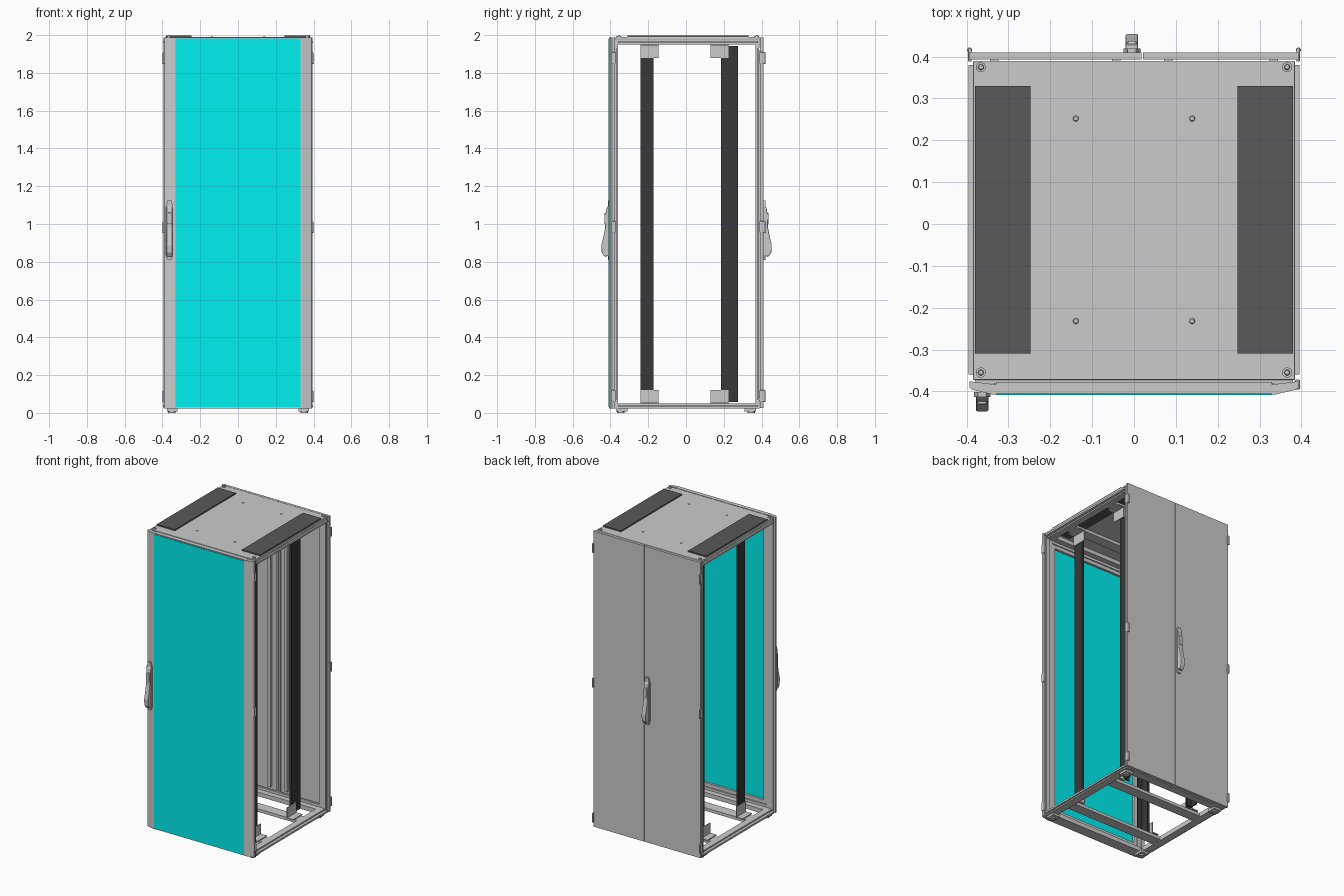
import bpy, bmesh, math

if "Cube" in bpy.data.objects:
    bpy.data.objects.remove(bpy.data.objects["Cube"])


def material(name, c):
    m = bpy.data.materials.new(name)
    m.diffuse_color = (*c, 1)
    m.use_nodes = True
    m.node_tree.nodes["Principled BSDF"].inputs["Base Color"].default_value = m.diffuse_color
    return m


cyan = material("cyan_glass", (0.0, 0.87, 0.87))
dark = material("dark_rail", (0.04, 0.04, 0.04))
brush = material("dark_brush", (0.1, 0.1, 0.1))


def finish(name, bm, mat=None, bevel=0):
    bmesh.ops.recalc_face_normals(bm, faces=bm.faces)
    me = bpy.data.meshes.new(name)
    bm.to_mesh(me)
    bm.free()
    ob = bpy.data.objects.new(name, me)
    bpy.context.collection.objects.link(ob)
    if mat:
        me.materials.append(mat)
    if bevel:
        mod = ob.modifiers.new("bevel", 'BEVEL')
        mod.width, mod.segments = bevel, 2
    return ob


def prism(name, pts, axis, a, b, mat=None, bevel=0):
    """Extrude a closed profile along axis from a to b."""
    place = {'x': lambda p, t: (t, p[0], p[1]),
             'y': lambda p, t: (p[0], t, p[1]),
             'z': lambda p, t: (p[0], p[1], t)}[axis]
    bm = bmesh.new()
    lo = [bm.verts.new(place(p, a)) for p in pts]
    hi = [bm.verts.new(place(p, b)) for p in pts]
    bm.faces.new(lo)
    bm.faces.new(hi)
    for i in range(len(pts)):
        j = (i + 1) % len(pts)
        bm.faces.new((lo[i], lo[j], hi[j], hi[i]))
    return finish(name, bm, mat, bevel)


def box(name, x0, x1, y0, y1, z0, z1, mat=None, bevel=0):
    return prism(name, [(x0, y0), (x1, y0), (x1, y1), (x0, y1)], 'z', z0, z1, mat, bevel)


def disc(name, x, y, z0, z1, r, top=None):
    bm = bmesh.new()
    bmesh.ops.create_cone(bm, cap_ends=True, segments=20, radius1=r,
                          radius2=r if top is None else top, depth=z1 - z0)
    bmesh.ops.translate(bm, verts=bm.verts, vec=(x, y, (z0 + z1) / 2))
    return finish(name, bm)


# Frame: four corner posts with a stepped folded profile, and feet
for sx, side in ((1, "right"), (-1, "left")):
    for sy, end, face in ((1, "back", 0.39), (-1, "front", 0.383)):
        step = [(0.335, face - 0.004), (0.335, face - 0.016), (0.362, face - 0.016),
                (0.362, face - 0.022), (0.385, face - 0.022), (0.385, face - 0.012),
                (0.376, face - 0.012), (0.376, face - 0.004)]
        prism(f"{end}_{side}_post", [(sx * x, sy * y) for x, y in step], 'z', 0.025, 1.975)
        y0, y1 = sorted((sy * 0.31, sy * 0.37))
        x0, x1 = sorted((sx * 0.32, sx * 0.375))
        box(f"{end}_{side}_foot", x0, x1, y0, y1, 0.008, 0.03)
        disc(f"{end}_{side}_foot_pad", sx * 0.35, sy * 0.345, 0, 0.01, 0.02)
    # Lower and upper side rails, stepped in section
    for zo, sz, level in ((0.022, 1, "bottom"), (1.978, -1, "top")):
        sec = [(0.335, 0), (0.385, 0), (0.385, 0.008), (0.396, 0.008), (0.396, 0.02),
               (0.378, 0.02), (0.378, 0.029), (0.335, 0.029)]
        prism(f"{level}_{side}_rail", [(sx * x, zo + sz * z) for x, z in sec], 'y', -0.36, 0.38)

# Front and back frame rails
for sy, end, face in ((1, "back", 0.388), (-1, "front", 0.381)):
    for zo, sz, level in ((0.022, 1, "bottom"), (1.978, -1, "top")):
        sec = [(face, 0), (face, 0.045), (face - 0.014, 0.045), (face - 0.014, 0.028),
               (face - 0.05, 0.028), (face - 0.05, 0)]
        prism(f"{level}_{end}_rail", [(sy * y, zo + sz * z) for y, z in sec], 'x', -0.38, 0.38)

# Cross bars carrying the mounting rails
for y, end in ((-0.19, "front"), (0.18, "back")):
    for z, level in ((0.028, "bottom"), (1.952, "top")):
        box(f"{level}_{end}_cross_bar", -0.345, 0.345, y - 0.035, y + 0.035, z, z + 0.02)

# Mounting rails (folded section) and their brackets
for sx, side in ((1, "right"), (-1, "left")):
    channel = [(0.225, -0.24), (0.265, -0.24), (0.265, -0.172), (0.25, -0.172),
               (0.25, -0.176), (0.261, -0.176), (0.261, -0.236), (0.225, -0.236)]
    prism(f"front_{side}_mount_rail", [(sx * x, y) for x, y in channel], 'z', 0.055, 1.945, dark)
    channel = [(0.225, 0.228), (0.265, 0.228), (0.265, 0.185), (0.25, 0.185),
               (0.25, 0.189), (0.261, 0.189), (0.261, 0.224), (0.225, 0.224)]
    prism(f"back_{side}_mount_rail", [(sx * x, y) for x, y in channel], 'z', 0.055, 1.945, dark)
    x0, x1 = sorted((sx * 0.257, sx * 0.265))
    box(f"back_{side}_rail_extension", x0, x1, 0.228, 0.275, 0.058, 1.942, dark)
    x0, x1 = sorted((sx * 0.265, sx * 0.271))
    f0, f1 = sorted((sx * 0.265, sx * 0.315))
    for end, y0, y1 in (("front", -0.242, -0.145), ("back", 0.13, 0.226)):
        for level, z0, z1, zf in (("bottom", 0.048, 0.12, 0.048), ("top", 1.88, 1.952, 1.946)):
            box(f"{end}_{side}_{level}_bracket", x0, x1, y0, y1, z0, z1)
            box(f"{end}_{side}_{level}_bracket_foot", f0, f1, y0, y1, zf, zf + 0.006)

# Roof sheet with brush strips, corner bolts and small plugs
box("roof", -0.385, 0.385, -0.373, 0.39, 1.976, 1.99, None, 0.003)
for sx, side in ((1, "right"), (-1, "left")):
    x0, x1 = sorted((sx * 0.247, sx * 0.38))
    box(f"{side}_roof_brush", x0, x1, -0.31, 0.33, 1.97, 1.998, brush)
    for y, end in ((0.375, "back"), (-0.355, "front")):
        disc(f"{end}_{side}_roof_washer", sx * 0.366, y, 1.988, 1.994, 0.012)
        disc(f"{end}_{side}_roof_bolt", sx * 0.366, y, 1.994, 2.0, 0.007, 0.005)
    for y, end in ((0.252, "back"), (-0.232, "front")):
        disc(f"{end}_{side}_roof_plug", sx * 0.139, y, 1.988, 1.993, 0.008, 0.005)

# Front door: two chamfered stiles, slim top and bottom rails, glass pane
for sx, side in ((1, "right"), (-1, "left")):
    stile = [(0.328, -0.407), (0.34, -0.407), (0.387, -0.396), (0.393, -0.391),
             (0.393, -0.376), (0.328, -0.384)]
    prism(f"front_door_{side}_stile", [(sx * x, y) for x, y in stile], 'z', 0.024, 1.988)
    x0, x1 = sorted((sx * 0.312, sx * 0.335))
    box(f"front_door_{side}_stiffener", x0, x1, -0.385, -0.37, 0.07, 1.93)
box("front_door_bottom_rail", -0.33, 0.33, -0.405, -0.378, 0.024, 0.032)
box("front_door_top_rail", -0.33, 0.33, -0.405, -0.378, 1.98, 1.988)
box("front_door_lower_stiffener", -0.32, 0.32, -0.385, -0.37, 0.07, 0.093)
box("front_door_upper_stiffener", -0.32, 0.32, -0.385, -0.37, 1.907, 1.93)
box("front_door_glass", -0.33, 0.33, -0.409, -0.388, 0.03, 1.982, cyan)

# Back doors, split off centre, with folded edges and inner stiffeners
for name, x0, x1 in (("left", -0.394, 0.018), ("right", 0.022, 0.394)):
    pan = [(x0, 0.41), (x1, 0.41), (x1, 0.393), (x1 - 0.012, 0.393), (x1 - 0.012, 0.404),
           (x0 + 0.012, 0.404), (x0 + 0.012, 0.393), (x0, 0.393)]
    prism(f"back_{name}_door", pan, 'z', 0.025, 1.988)
    for z in (0.025, 1.98):
        box(f"back_{name}_door_fold", x0 + 0.01, x1 - 0.01, 0.393, 0.406, z, z + 0.008)
    for i, x in enumerate((x0 + 0.05, x1 - 0.07)):
        box(f"back_{name}_door_stiffener_{i}", x, x + 0.02, 0.385, 0.405, 0.08, 1.92)

# Hinges: front door on the right only, back doors on both outer edges
for z, level in ((0.09, "lower"), (0.985, "middle"), (1.88, "upper")):
    box(f"front_{level}_hinge", 0.384, 0.397, -0.395, -0.372, z - 0.03, z + 0.03, None, 0.003)
    for sx, side in ((1, "right"), (-1, "left")):
        x0, x1 = sorted((sx * 0.388, sx * 0.397))
        box(f"back_{side}_{level}_hinge", x0, x1, 0.388, 0.42, z - 0.03, z + 0.03, None, 0.003)
        disc(f"back_{side}_{level}_hinge_pin", sx * 0.393, 0.416, z - 0.032, z + 0.025, 0.006)

# Swing handles: backing plate plus a bulged grip
grip = [(0.008, 0.83), (0.03, 0.828), (0.044, 0.85), (0.046, 0.89), (0.036, 0.93),
        (0.026, 0.98), (0.024, 1.05), (0.018, 1.085), (0.008, 1.1)]
for end, sy, x, y in (("front", -1, -0.363, -0.402), ("back", 1, -0.005, 0.408)):
    a, b = sorted((y, y + sy * 0.012))
    plate = [(x + sx * 0.02 + 0.0 if n else x + sx * 0.01, z) for sx, z, n in
             ((-1, 0.81, 0), (1, 0.81, 0), (1, 0.835, 1), (1, 1.09, 1),
              (1, 1.125, 0), (-1, 1.125, 0), (-1, 1.09, 1), (-1, 0.835, 1))]
    prism(f"{end}_handle_plate", plate, 'y', a, b)
    prism(f"{end}_handle_grip", [(y + sy * d, z) for d, z in grip], 'x',
          x - 0.015, x + 0.015, None, 0.004)
    box(f"{end}_handle_lock", x - 0.011, x + 0.011, *sorted((y, y + sy * 0.03)), 1.0, 1.06,
        None, 0.004)
